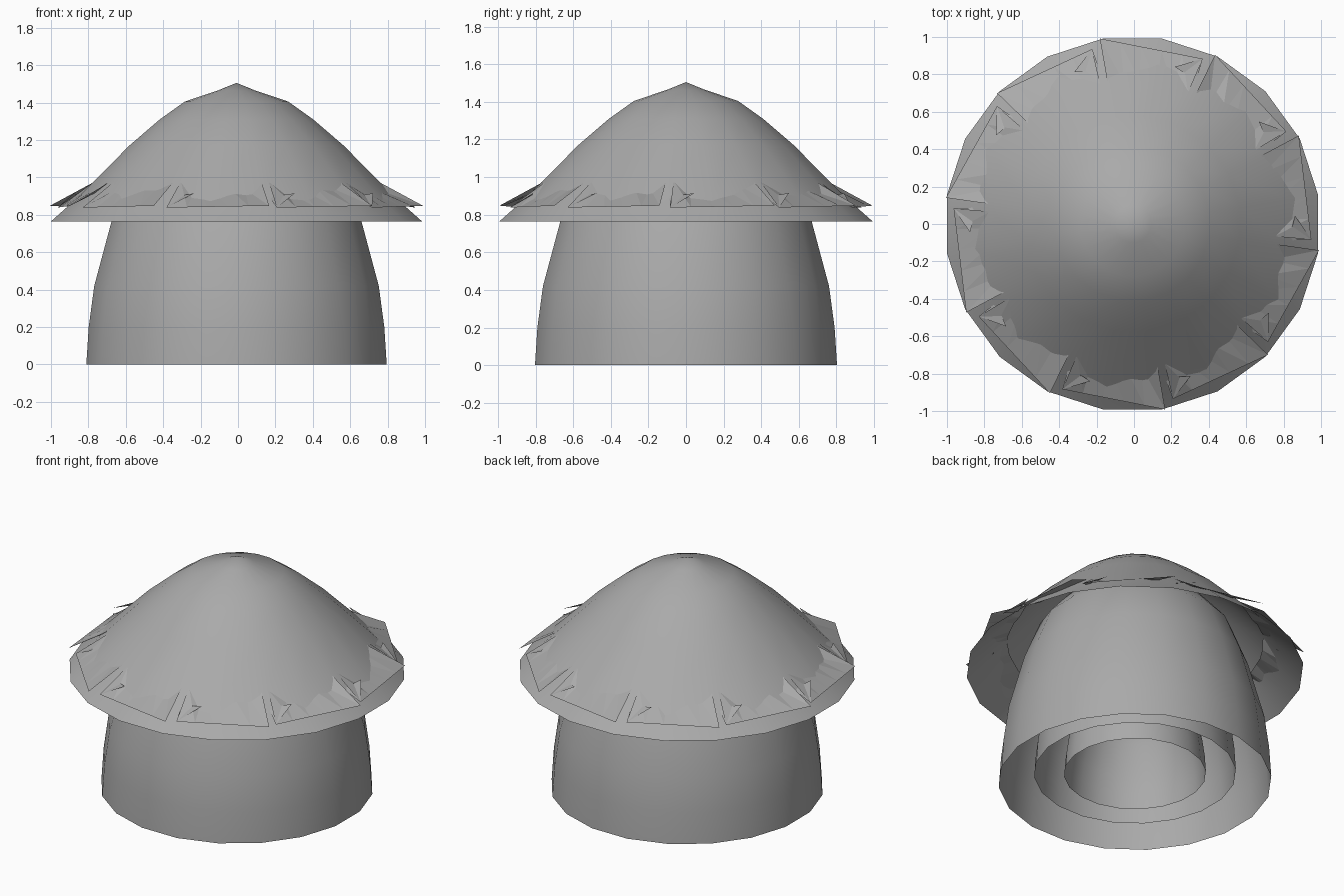
import bpy, bmesh, math, random
from mathutils import Vector

random.seed(4)
SIDES = 20
CENTRE_X = -0.008

cube = bpy.data.objects.get("Cube")
if cube:
    bpy.data.objects.remove(cube, do_unlink=True)

grey = bpy.data.materials.new("plain_grey")
grey.use_nodes = True
colour = (0.4, 0.4, 0.4, 1)
grey.diffuse_color = colour
for node in grey.node_tree.nodes:
    if node.type == 'BSDF_PRINCIPLED':
        node.inputs["Base Color"].default_value = colour


def polar(radius, degrees, z):
    a = math.radians(degrees)
    return Vector((CENTRE_X + radius * math.cos(a), radius * math.sin(a), z))


def finish(bm, name, smooth):
    mesh = bpy.data.meshes.new(name)
    bm.to_mesh(mesh)
    bm.free()
    mesh.materials.append(grey)
    for face in mesh.polygons:
        face.use_smooth = smooth
    obj = bpy.data.objects.new(name, mesh)
    bpy.context.collection.objects.link(obj)
    return obj


def shell(name, profile):
    """Open-bottomed shell turned from a profile that ends on the axis."""
    bm = bmesh.new()
    step = 360 / SIDES
    rings = [[bm.verts.new(polar(r, (i + 0.5) * step, z)) for i in range(SIDES)]
             for r, z in profile[:-1]]
    for low, high in zip(rings, rings[1:]):
        for i in range(SIDES):
            j = (i + 1) % SIDES
            bm.faces.new((low[i], low[j], high[j], high[i]))
    tip = bm.verts.new(polar(0, 0, profile[-1][1]))
    for i in range(SIDES):
        bm.faces.new((rings[-1][i], rings[-1][(i + 1) % SIDES], tip))
    return finish(bm, name, True)


# Domed wall with two smaller shells nested inside
wall = [(0.813, 0), (0.8, 0.2), (0.77, 0.42), (0.675, 0.77), (0.58, 1.01),
        (0.45, 1.16), (0.25, 1.27), (0, 1.3)]
for name, scale, lift in (("outer_wall", 1, 0), ("middle_wall", 0.74, 0.06),
                          ("inner_wall", 0.52, 0.055)):
    shell(name, [(r * scale, z * scale + lift) for r, z in wall])

# Conical roof with rounded shoulders and a small point
shell("roof", [(1.004, 0.765), (0.85, 0.9), (0.58, 1.17), (0.415, 1.31),
               (0.28, 1.405), (0.1, 1.465), (0, 1.505)])


# Flat thatch flaps around the eaves, each with a straight outer edge
def flap(index):
    bm = bmesh.new()
    end = 280 + 36 * index
    start = end - 33
    a, b = polar(0.96, start, 0.838), polar(1.007, end, 0.848)
    columns = 5
    outer, inner = [], []
    for i in range(columns + 1):
        t = i / columns
        outer.append(bm.verts.new(a.lerp(b, t)))
        lift = 0.035 if i in (0, columns) else random.uniform(-0.012, 0.015)
        inner.append(bm.verts.new(polar(0.76, start + 33 * t, 0.945 + lift)))
    for i in range(columns):
        bm.faces.new((outer[i], outer[i + 1], inner[i]))
        bm.faces.new((outer[i + 1], inner[i + 1], inner[i]))
    # Curled corner at the start of the flap
    curl = bm.verts.new(polar(0.87, start + 8, 0.915))
    root = bm.verts.new(polar(0.84, start - 1, 0.895))
    bm.faces.new((outer[0], curl, root))
    return finish(bm, f"thatch_flap_{index + 1}", False)


for k in range(10):
    flap(k)
